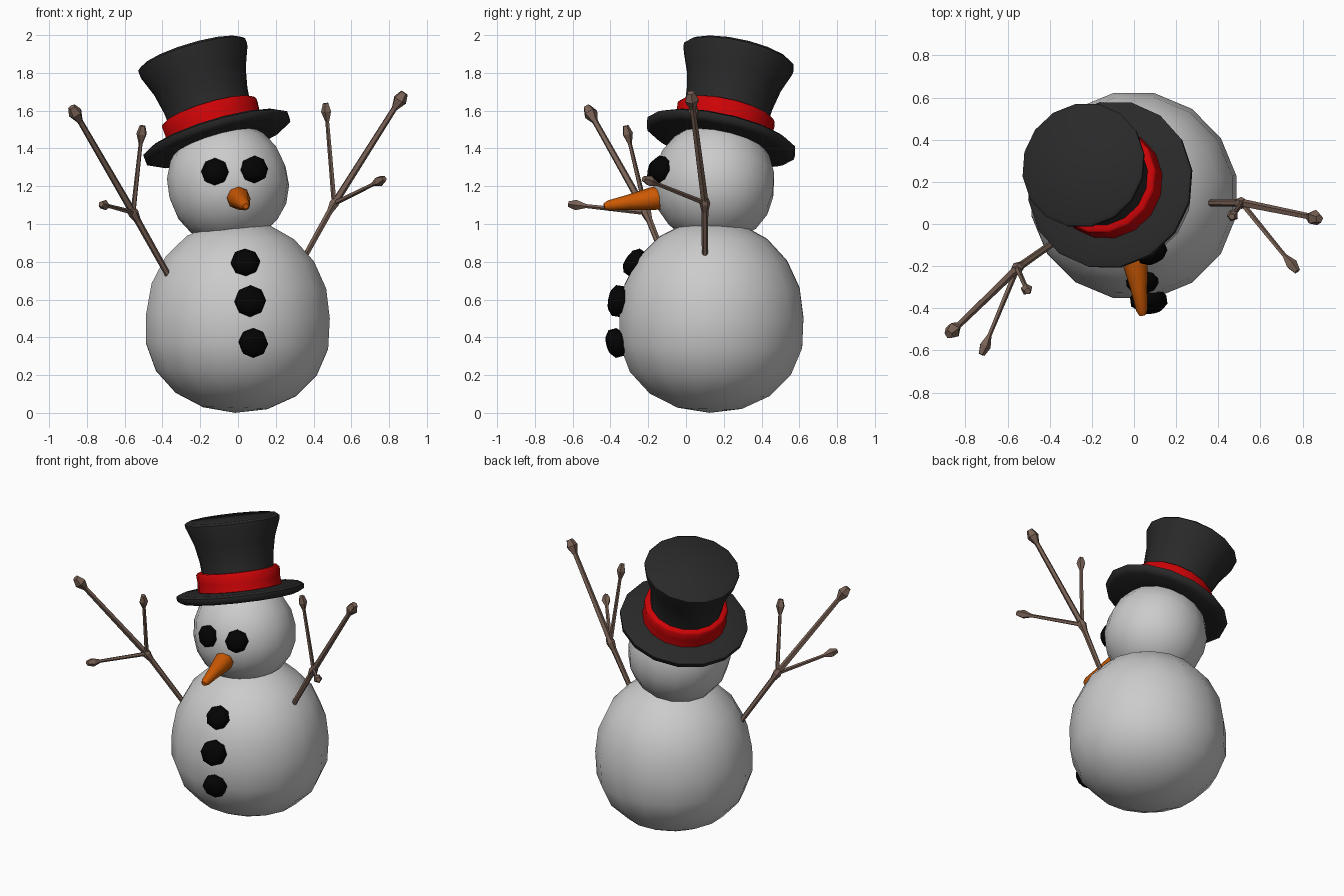
import bpy, bmesh, math
from mathutils import Vector, Matrix

if "Cube" in bpy.data.objects:
    bpy.data.objects.remove(bpy.data.objects["Cube"])


def material(name, rgb):
    m = bpy.data.materials.new(name)
    m.diffuse_color = (*rgb, 1)
    m.use_nodes = True
    m.node_tree.nodes["Principled BSDF"].inputs["Base Color"].default_value = m.diffuse_color
    return m


BLACK = material("coal", (0.001, 0.001, 0.001))
FELT = material("felt", (0.022, 0.022, 0.022))
RED = material("ribbon", (0.6, 0.001, 0.002))
ORANGE = material("carrot", (0.6, 0.1, 0.001))
WOOD = material("wood", (0.19, 0.12, 0.09))


def finish(bm, name, mat, angle):
    bmesh.ops.recalc_face_normals(bm, faces=bm.faces)
    me = bpy.data.meshes.new(name)
    bm.to_mesh(me)
    bm.free()
    ob = bpy.data.objects.new(name, me)
    bpy.context.collection.objects.link(ob)
    if mat:
        me.materials.append(mat)
    if angle:
        bpy.ops.object.select_all(action='DESELECT')
        bpy.context.view_layer.objects.active = ob
        ob.select_set(True)
        bpy.ops.object.shade_smooth_by_angle(angle=math.radians(angle))
    return ob


def ball(name, centre, size, axis=(0, 0, 1), seg=16, rings=10, mat=None, angle=60, sag=0):
    """Low-poly ball; sag widens its lower half."""
    bm = bmesh.new()
    bmesh.ops.create_uvsphere(bm, u_segments=seg, v_segments=rings, radius=1)
    for v in bm.verts:
        k = 1 + sag * max(0, -v.co.z)
        v.co.x *= k
        v.co.y *= k
    rot = Vector(axis).to_track_quat('Z', 'Y').to_matrix().to_4x4()
    bm.transform(Matrix.Translation(centre) @ rot @ Matrix.Diagonal((*size, 1)))
    return finish(bm, name, mat, angle)


def add_lathe(bm, origin, axis, profile, sides):
    """Capped solid of revolution; profile is (distance along axis, radius)."""
    rot = Vector(axis).to_track_quat('Z', 'Y')
    rings = []
    for t, r in profile:
        rings.append([bm.verts.new(Vector(origin) + rot @ Vector(
            (r * math.cos(a), r * math.sin(a), t)))
            for a in (2 * math.pi * i / sides for i in range(sides))])
    for a, b in zip(rings, rings[1:]):
        for i in range(sides):
            j = (i + 1) % sides
            bm.faces.new((a[i], a[j], b[j], b[i]))
    bm.faces.new(rings[0][::-1])
    bm.faces.new(rings[-1])


def lathe(name, origin, axis, profile, sides, mat, angle=40):
    bm = bmesh.new()
    add_lathe(bm, origin, axis, profile, sides)
    return finish(bm, name, mat, angle)


# snowballs
BODY = Vector((0, 0.135, 0.512))
HEAD = Vector((-0.055, 0.15, 1.22))
ball("body", BODY, (0.497, 0.495, 0.512), (0.03, 0.02, 1), sag=0.14)
ball("head", HEAD, (0.325, 0.322, 0.325), (-0.3, 0.22, 1), sag=0.05)

# coal eyes and buttons: chunky pellets facing along the snow surface normal
PELLETS = [("eye_left", HEAD, (-0.12, -0.15, 1.275), 0.072),
           ("eye_right", HEAD, (0.085, -0.135, 1.288), 0.072),
           ("button_top", BODY, (0.039, -0.27, 0.795), 0.076),
           ("button_middle", BODY, (0.065, -0.36, 0.592), 0.082),
           ("button_bottom", BODY, (0.081, -0.37, 0.37), 0.076)]
for name, centre, p, r in PELLETS:
    lathe(name, p, Vector(p) - centre,
          [(-0.05, r * 0.6), (-0.022, r), (0.022, r), (0.046, r * 0.6), (0.05, r * 0.3)],
          8, BLACK, 60)

# carrot nose
lathe("nose", (0, -0.14, 1.14), (0.04, -0.29, -0.045),
      [(-0.03, 0.045), (0, 0.062), (0.04, 0.061), (0.17, 0.04), (0.275, 0.027), (0.3, 0.015)],
      8, ORANGE, 60)

# tilted top hat
HAT, TILT = (-0.112, 0.185, 1.455), (-0.30, 0.22, 1)
lathe("hat_brim", HAT, TILT,
      [(-0.025, 0.2), (-0.033, 0.37), (-0.015, 0.404), (0.012, 0.406), (0.025, 0.38), (0.03, 0.2)],
      16, FELT, 60)
lathe("hat_crown", HAT, TILT,
      [(0, 0.235), (0.13, 0.227), (0.22, 0.235), (0.33, 0.258), (0.44, 0.3),
       (0.46, 0.302), (0.474, 0.284)], 16, FELT, 50)
lathe("hat_band", HAT, TILT,
      [(0.02, 0.25), (0.03, 0.267), (0.08, 0.262), (0.135, 0.266), (0.147, 0.255), (0.147, 0.22)],
      16, RED, 50)


# stick arms: lower limb, then a fork of knobbed twigs
def twig(bm, a, b, r0, r1, knob):
    d = Vector(b) - Vector(a)
    L = d.length
    add_lathe(bm, a, d, [(0, r0), (L - 0.1, r1), (L - 0.045, knob), (L, knob * 0.55)], 5)


def arm(name, base, joint, main, twigs):
    bm = bmesh.new()
    d = Vector(joint) - Vector(base)
    L = d.length
    add_lathe(bm, base, d, [(-0.03, 0.016), (L - 0.05, 0.018), (L, 0.029), (L + 0.03, 0.019)], 6)
    twig(bm, joint, main, 0.02, 0.016, 0.039)
    for t in twigs:
        twig(bm, joint, t, 0.014, 0.011, 0.029)
    finish(bm, name, WOOD, 0)


arm("arm_left", (-0.37, -0.08, 0.73), (-0.555, -0.21, 1.06), (-0.88, -0.525, 1.62),
    [(-0.505, -0.32, 1.52), (-0.725, -0.62, 1.105)])
arm("arm_right", (0.355, 0.1, 0.83), (0.51, 0.1, 1.11), (0.88, 0.025, 1.695),
    [(0.465, 0.035, 1.64), (0.775, -0.225, 1.24)])
